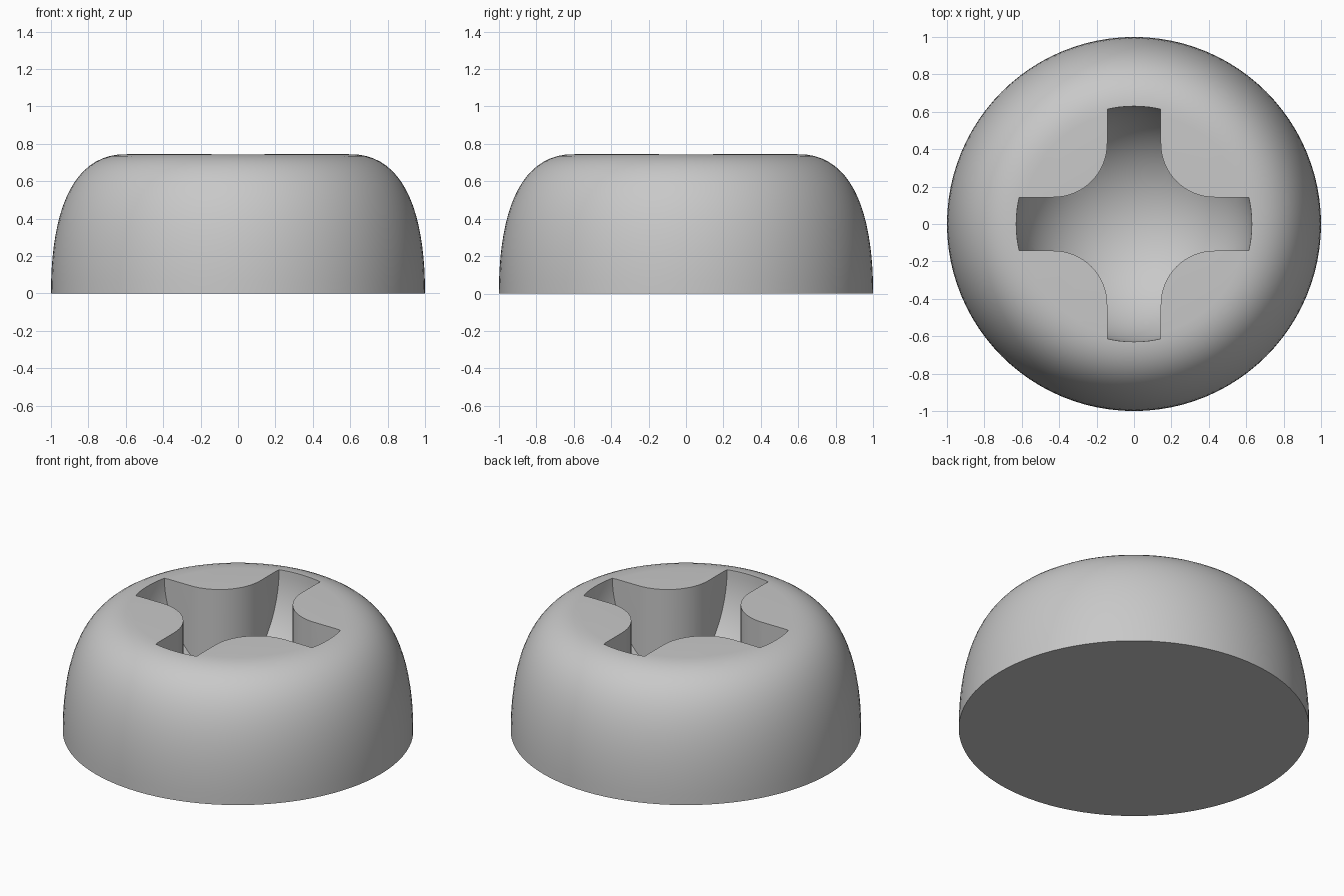
import bpy, bmesh
from math import sin, cos, pi
from mathutils import Vector, Matrix
from mathutils.geometry import interpolate_bezier

TOP = 0.745        # height of the flat crown
RECESS_R = 0.63    # radius of the rounded recess floor
ARM = 0.143        # half width of a recess arm
FILLET = 0.287     # radius of the inner corners
SEGMENTS = 96

default = bpy.data.objects.get("Cube")
if default:
    bpy.data.objects.remove(default, do_unlink=True)

metal = bpy.data.materials.new("grey metal")
metal.use_nodes = True
metal.diffuse_color = (0.58, 0.58, 0.58, 1)
metal.node_tree.nodes["Principled BSDF"].inputs["Base Color"].default_value = metal.diffuse_color


def finish(name, bm):
    bmesh.ops.recalc_face_normals(bm, faces=bm.faces)
    mesh = bpy.data.meshes.new(name)
    bm.to_mesh(mesh)
    bm.free()
    mesh.materials.append(metal)
    obj = bpy.data.objects.new(name, mesh)
    bpy.context.collection.objects.link(obj)
    return obj


def lathe(name, profile):
    """Closed solid of revolution from (radius, height) points, flat caps."""
    bm = bmesh.new()
    rings = [[bm.verts.new((r * cos(2 * pi * i / SEGMENTS), r * sin(2 * pi * i / SEGMENTS), z))
              for i in range(SEGMENTS)] for r, z in profile]
    for low, high in zip(rings, rings[1:]):
        for i in range(SEGMENTS):
            j = (i + 1) % SEGMENTS
            bm.faces.new((low[i], low[j], high[j], high[i]))
    bm.faces.new(rings[0])
    bm.faces.new(rings[-1])
    return finish(name, bm)


def boolean(target, other, operation):
    mod = target.modifiers.new(operation.lower(), 'BOOLEAN')
    mod.operation = operation
    mod.solver = 'EXACT'
    mod.object = other
    bpy.context.view_layer.objects.active = target
    bpy.ops.object.modifier_apply(modifier=mod.name)
    bpy.data.objects.remove(other, do_unlink=True)


# Domed head with a flat crown
curve = interpolate_bezier(Vector((1, 0)), Vector((1, 0.43)), Vector((0.89, TOP)), Vector((0.6, TOP)), 20)
head = lathe("screw_head", [(p.x, p.y) for p in curve])

# Cross-shaped prism with rounded inner corners
quarter = [Vector((0.75, ARM, 0))]
centre = ARM + FILLET
for i in range(17):
    a = 1.5 * pi - 0.5 * pi * i / 16
    quarter.append(Vector((centre + FILLET * cos(a), centre + FILLET * sin(a), 0)))
quarter.append(Vector((ARM, 0.75, 0)))
bm = bmesh.new()
outline = [bm.verts.new(Matrix.Rotation(k * pi / 2, 3, 'Z') @ p) for k in range(4) for p in quarter]
base = bm.faces.new(outline)
extruded = bmesh.ops.extrude_face_region(bm, geom=[base])
bmesh.ops.translate(bm, vec=(0, 0, 1.2), verts=[v for v in extruded["geom"] if isinstance(v, bmesh.types.BMVert)])
cross = finish("recess_cross", bm)

# Hemispherical bowl limits the cross, then the result is cut from the head
bowl_profile = [(RECESS_R * sin(a), TOP - RECESS_R * cos(a))
                for a in (0.5 * pi * max(i, 0.1) / 24 for i in range(25))]
bowl = lathe("recess_bowl", bowl_profile + [(RECESS_R, 1.0)])
boolean(cross, bowl, 'INTERSECT')
boolean(head, cross, 'DIFFERENCE')

# Smooth curved walls, crisp recess edges
bpy.ops.object.select_all(action='DESELECT')
head.select_set(True)
bpy.context.view_layer.objects.active = head
bpy.ops.object.shade_smooth_by_angle(angle=pi / 6)
